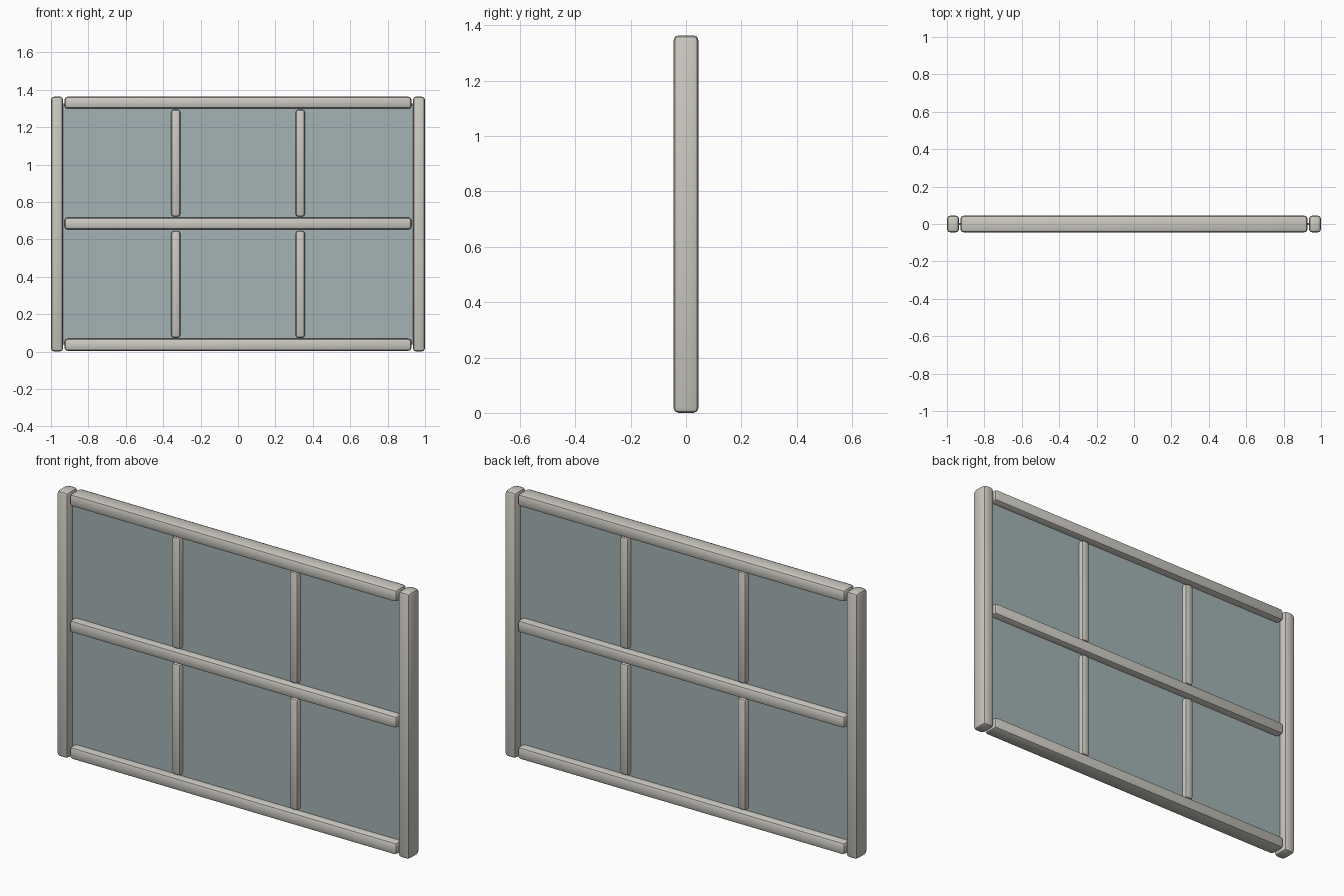
import bpy

cube = bpy.data.objects.get("Cube")
if cube:
    bpy.data.objects.remove(cube, do_unlink=True)


def make_material(name, rgb):
    mat = bpy.data.materials.new(name)
    mat.use_nodes = True
    mat.diffuse_color = (*rgb, 1)
    mat.node_tree.nodes["Principled BSDF"].inputs["Base Color"].default_value = (*rgb, 1)
    return mat


frame_paint = make_material("warm grey paint", (0.60, 0.58, 0.53))
glass_tint = make_material("blue grey glass", (0.37, 0.45, 0.46))


def box(name, centre, size, mat, bevel=0):
    bpy.ops.mesh.primitive_cube_add(size=1, location=centre)
    obj = bpy.context.object
    obj.name = name
    obj.scale = size
    bpy.ops.object.transform_apply(location=False, rotation=False, scale=True)
    obj.data.materials.append(mat)
    if bevel:
        mod = obj.modifiers.new("rounded edges", "BEVEL")
        mod.width = bevel
        mod.segments = 2
        bpy.ops.object.modifier_apply(modifier=mod.name)
        bpy.ops.object.shade_smooth_by_angle()
    return obj


HEIGHT = 1.364
DEPTH = 0.09
BAR = 0.065
MID = HEIGHT / 2

# Upright side posts
for side, x in (("left", 1), ("right", -1)):
    box(side + "_post", (x * (1 - BAR / 2), 0, MID), (BAR, DEPTH, HEIGHT), frame_paint, 0.018)

# Horizontal rails
for name, z in (("bottom", BAR / 2 + 0.004), ("middle", MID + 0.003), ("top", HEIGHT - BAR / 2)):
    box(name + "_rail", (0, 0, z), (1.856, DEPTH, BAR), frame_paint, 0.018)

# Short glazing bars between the rails
for row, z in (("lower", 0.36), ("upper", 1.008)):
    for side, x in (("left", 0.333), ("right", -0.333)):
        box(f"{row}_{side}_glazing_bar", (x, 0, z), (0.05, 0.06, 0.572), frame_paint, 0.015)

# Thin pane through the middle of the frame
box("glass_pane", (0, 0, MID), (1.87, 0.012, 1.29), glass_tint)
